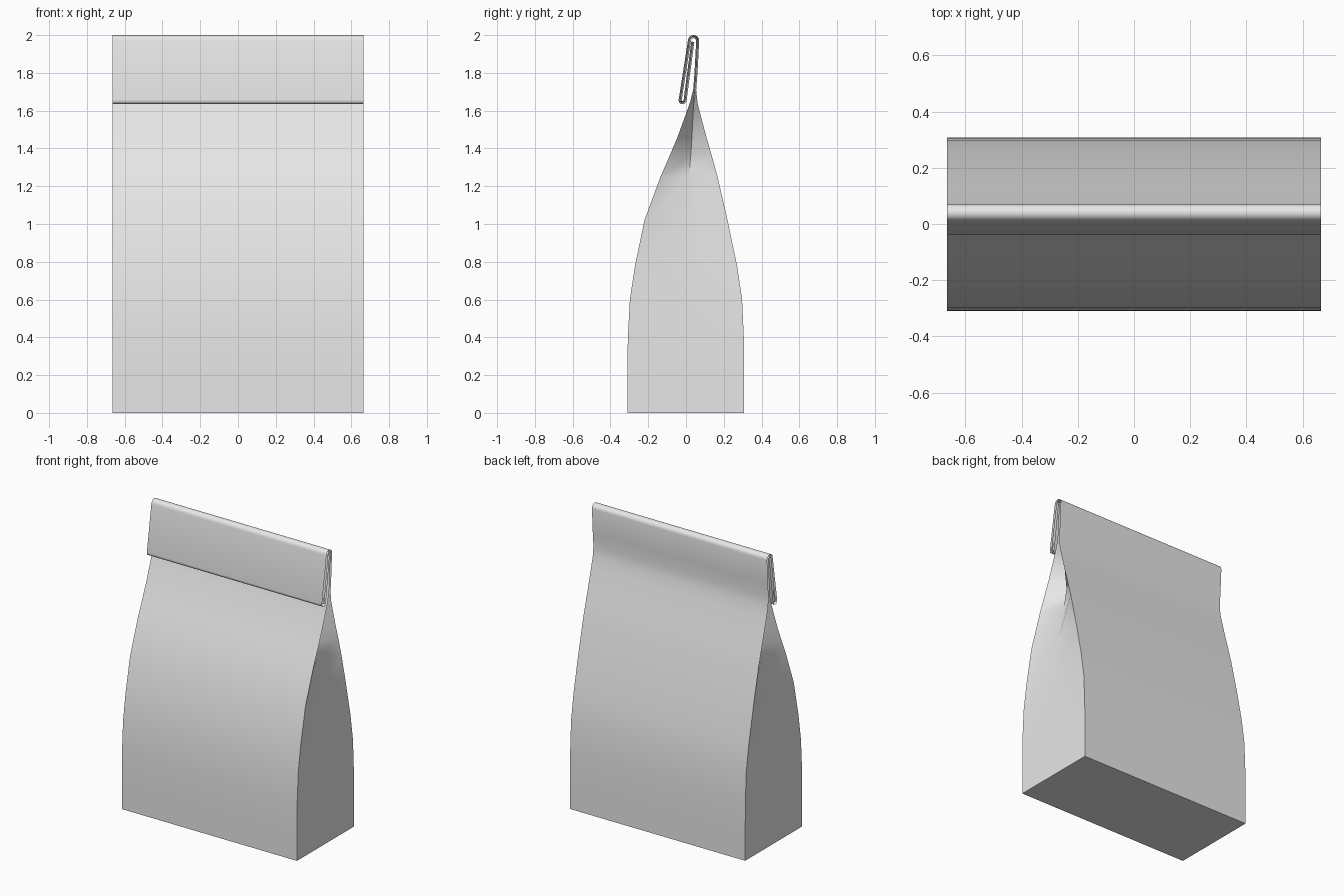
import bpy, bmesh, math
from mathutils import Vector

cube = bpy.data.objects.get("Cube")
if cube:
    bpy.data.objects.remove(cube, do_unlink=True)

HALF_WIDTH = 0.665
HALF_PAPER = 0.008


def arc(cy, cz, r, start, end, steps=8):
    """Points on an arc in the y-z plane, angles in degrees."""
    angles = [math.radians(start + (end - start) * i / steps) for i in range(steps + 1)]
    return [Vector((cy + r * math.cos(a), cz + r * math.sin(a))) for a in angles]


# Body profile: height, front y, back y
body = [
    (0.0, -0.31, 0.308), (0.2, -0.31, 0.308), (0.4, -0.308, 0.306),
    (0.6, -0.297, 0.297), (0.78, -0.27, 0.27), (1.02, -0.22, 0.22),
    (1.25, -0.135, 0.167), (1.36, -0.087, 0.137), (1.46, -0.045, 0.108),
    (1.57, -0.005, 0.079), (1.64, 0.02, 0.061),
]
rows = [(Vector((f, z)), Vector((b, z)), 0.14 * (z / 1.64) ** 2.5) for z, f, b in body]

# Folded top: centre line up the back, over, down the front and up inside
path = [Vector((0.046, 1.71)), Vector((0.053, 1.8))]
path += arc(0.04, 1.97, 0.022, 0, 180)
path += arc(-0.018, 1.655, 0.013, 172, 352)
path += [Vector((0.036, 1.965))]
for i, p in enumerate(path):
    d = (path[min(i + 1, len(path) - 1)] - path[max(i - 1, 0)]).normalized()
    n = Vector((-d.y, d.x)) * HALF_PAPER
    rows.append((p + n, p - n, 0.14))

# Loft rings of front edge, side crease and back edge
bm = bmesh.new()
rings = []
for front, back, inset in rows:
    mid = (front + back) / 2
    w = HALF_WIDTH
    ring = [(-w, front), (w, front), (w - inset, mid), (w, back), (-w, back), (inset - w, mid)]
    rings.append([bm.verts.new((x, p.x, p.y)) for x, p in ring])
for low, high in zip(rings, rings[1:]):
    for i in range(6):
        j = (i + 1) % 6
        bm.faces.new((low[i], low[j], high[j], high[i]))
bm.faces.new(rings[0][::-1])
bm.faces.new(rings[-1])
bmesh.ops.recalc_face_normals(bm, faces=bm.faces)

mesh = bpy.data.meshes.new("paper_bag")
bm.to_mesh(mesh)
bm.free()
bag = bpy.data.objects.new("paper_bag", mesh)
bpy.context.collection.objects.link(bag)

# Plain paper colour
paper = bpy.data.materials.new("light grey paper")
paper.use_nodes = True
colour = (0.8, 0.8, 0.8, 1)
paper.diffuse_color = colour
paper.node_tree.nodes["Principled BSDF"].inputs["Base Color"].default_value = colour
mesh.materials.append(paper)

bpy.ops.object.select_all(action="DESELECT")
bag.select_set(True)
bpy.context.view_layer.objects.active = bag
bpy.ops.object.shade_smooth_by_angle(angle=math.radians(50))
